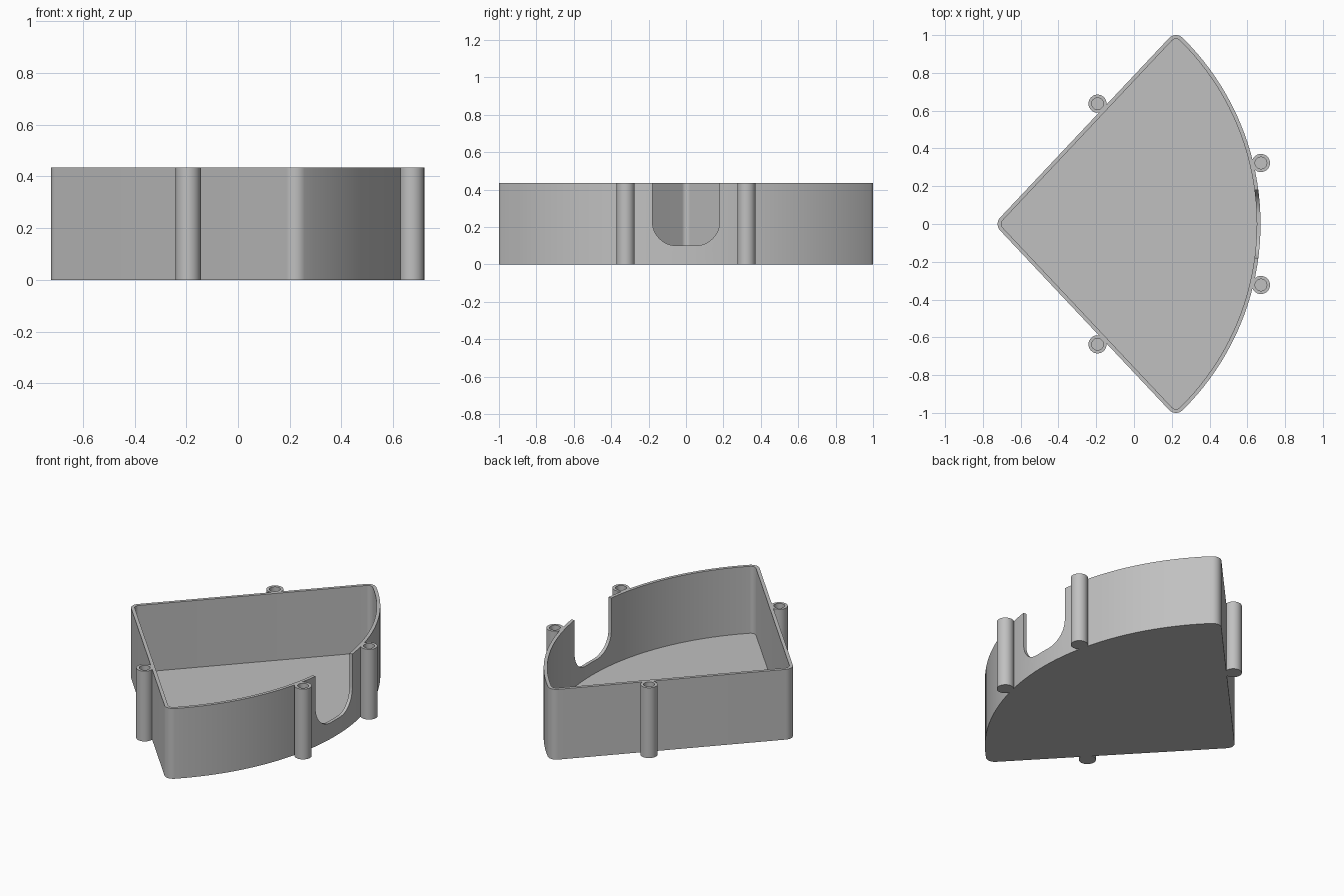
import bpy, bmesh
from math import pi, sin, cos, atan2, hypot, radians

if "Cube" in bpy.data.objects:
    bpy.data.objects.remove(bpy.data.objects["Cube"])

HEIGHT, WALL, FLOOR = 0.435, 0.02, 0.02
ROUND = 0.05                      # outer corner radius
APEX, CORNER = (-0.672, 0.0), (0.222, 0.95)
ARC_X, ARC_R = -0.713, 1.333      # centre and radius of the curved side

grey = bpy.data.materials.new("plain_grey")
grey.use_nodes = True
grey.diffuse_color = (0.53, 0.53, 0.53, 1)
grey.node_tree.nodes["Principled BSDF"].inputs["Base Color"].default_value = grey.diffuse_color


def make_object(name, bm):
    bmesh.ops.recalc_face_normals(bm, faces=bm.faces)
    mesh = bpy.data.meshes.new(name)
    bm.to_mesh(mesh)
    bm.free()
    mesh.materials.append(grey)
    obj = bpy.data.objects.new(name, mesh)
    bpy.context.collection.objects.link(obj)
    return obj


def smooth(obj):
    bpy.ops.object.select_all(action='DESELECT')
    obj.select_set(True)
    bpy.context.view_layer.objects.active = obj
    bpy.ops.object.shade_smooth_by_angle(angle=radians(30))


def arc(cx, cy, r, a0, a1, n):
    return [(cx + r * cos(a0 + (a1 - a0) * i / n),
             cy + r * sin(a0 + (a1 - a0) * i / n)) for i in range(n + 1)]


def sector(offset):
    """Rounded sector outline, counter-clockwise."""
    side = atan2(CORNER[1], CORNER[0] - APEX[0]) + pi / 2
    rim = atan2(CORNER[1], CORNER[0] - ARC_X)
    pts = arc(*APEX, offset, side, 2 * pi - side, 10)
    pts += arc(CORNER[0], -CORNER[1], offset, -side, -rim, 10)
    pts += arc(ARC_X, 0, ARC_R + offset, -rim, rim, 40)[1:-1]
    pts += arc(*CORNER, offset, rim, side, 10)
    return pts


def skin(bm, rings):
    """Bridge closed rings in order and cap both ends."""
    loops = [[bm.verts.new(p) for p in ring] for ring in rings]
    n = len(loops[0])
    for a, b in zip(loops, loops[1:]):
        for i in range(n):
            j = (i + 1) % n
            bm.faces.new((a[i], a[j], b[j], b[i]))
    bm.faces.new(loops[0][::-1])
    bm.faces.new(loops[-1])


def at_z(pts, z):
    return [(x, y, z) for x, y in pts]


# Open tray: outer wall, rim, inner wall, floor
outer, inner = sector(ROUND), sector(ROUND - WALL)
bm = bmesh.new()
skin(bm, [at_z(outer, 0), at_z(outer, HEIGHT), at_z(inner, HEIGHT), at_z(inner, FLOOR)])
tray = make_object("tray", bm)

# U-shaped notch through the curved wall
HALF, SILL, BEND = 0.18, 0.1, 0.13
notch = [(-HALF, 0.6)]
notch += arc(-HALF + BEND, SILL + BEND, BEND, pi, 1.5 * pi, 12)
notch += arc(HALF - BEND, SILL + BEND, BEND, 1.5 * pi, 2 * pi, 12)
notch += [(HALF, 0.6)]
bm = bmesh.new()
skin(bm, [[(x, y, z) for y, z in notch] for x in (0.5, 0.8)])
cutter = make_object("notch_cutter", bm)
cut = tray.modifiers.new("notch", 'BOOLEAN')
cut.operation = 'DIFFERENCE'
cut.solver = 'EXACT'
cut.object = cutter
bpy.context.view_layer.objects.active = tray
bpy.ops.object.modifier_apply(modifier=cut.name)
bpy.data.objects.remove(cutter)
smooth(tray)

# Screw posts with blind holes, mirrored across the middle
for place, x, y in (("side", -0.193, 0.637), ("arc", 0.672, 0.323)):
    for hand, s in (("back", 1), ("front", -1)):
        body = arc(x, s * y, 0.048, 0, 2 * pi, 32)[:-1]
        hole = arc(x, s * y, 0.031, 0, 2 * pi, 32)[:-1]
        bm = bmesh.new()
        skin(bm, [at_z(body, 0), at_z(body, HEIGHT), at_z(hole, HEIGHT), at_z(hole, FLOOR)])
        smooth(make_object(f"{place}_post_{hand}", bm))
